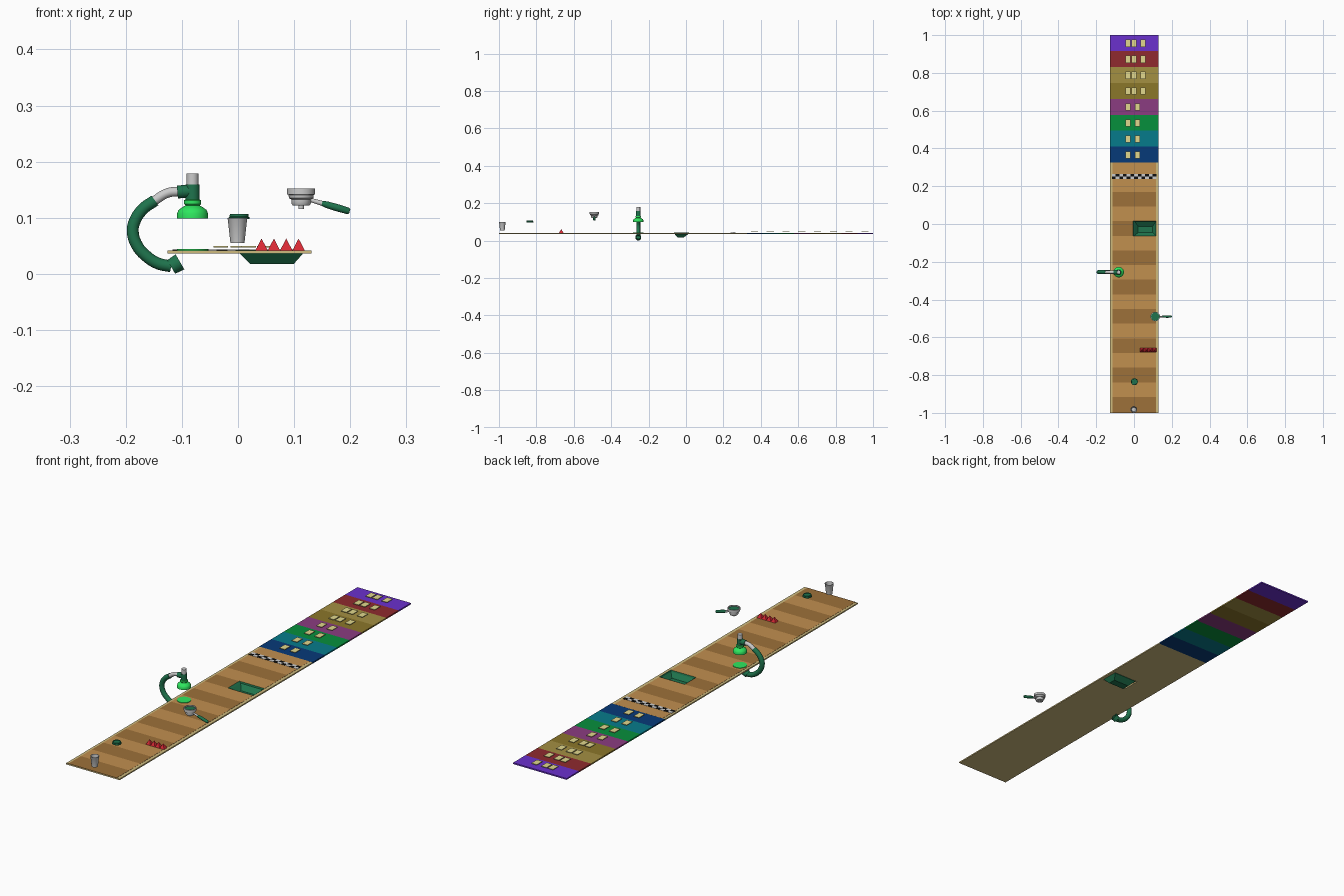
import bpy, bmesh, math
from mathutils import Vector

if "Cube" in bpy.data.objects:
    bpy.data.objects.remove(bpy.data.objects["Cube"])

mats = {}


def paint(ob, rgb):
    if rgb is None:
        return ob
    if rgb not in mats:
        m = bpy.data.materials.new("colour_%d" % len(mats))
        m.diffuse_color = [(c / 255) ** 2.2 for c in rgb] + [1]
        m.use_nodes = True
        m.node_tree.nodes["Principled BSDF"].inputs["Base Color"].default_value = m.diffuse_color
        mats[rgb] = m
    ob.data.materials.append(mats[rgb])
    return ob


def finish(name, bm, rgb, smooth=False):
    bmesh.ops.recalc_face_normals(bm, faces=bm.faces)
    me = bpy.data.meshes.new(name)
    bm.to_mesh(me)
    bm.free()
    ob = bpy.data.objects.new(name, me)
    bpy.context.collection.objects.link(ob)
    if smooth:
        shade(ob)
    return paint(ob, rgb)


def shade(ob):
    bpy.ops.object.select_all(action='DESELECT')
    ob.select_set(True)
    bpy.context.view_layer.objects.active = ob
    bpy.ops.object.shade_smooth_by_angle(angle=math.radians(35))


def boxes(name, spans, rgb):
    # each span is x0, x1, y0, y1, z0, z1
    bm = bmesh.new()
    for x0, x1, y0, y1, z0, z1 in spans:
        vs = bmesh.ops.create_cube(bm, size=1)["verts"]
        for v in vs:
            v.co = ((x0 + x1) / 2 + v.co.x * (x1 - x0),
                    (y0 + y1) / 2 + v.co.y * (y1 - y0),
                    (z0 + z1) / 2 + v.co.z * (z1 - z0))
    return finish(name, bm, rgb)


def lathe(name, profile, origin, rgb, axis=(0, 0, 1), n=32):
    # profile is a list of (radius, height) spun about the axis; radius 0 closes it
    q = Vector((0, 0, 1)).rotation_difference(Vector(axis))
    bm, rings = bmesh.new(), []
    for r, h in profile:
        k = 1 if r == 0 else n
        rings.append([bm.verts.new(Vector(origin) + q @ Vector((
            r * math.cos(math.tau * i / n), r * math.sin(math.tau * i / n), h)))
            for i in range(k)])
    for a, b in zip(rings, rings[1:]):
        for i in range(n):
            quad = [a[i % len(a)], a[(i + 1) % len(a)], b[(i + 1) % len(b)], b[i % len(b)]]
            bm.faces.new(list(dict.fromkeys(quad)))
    return finish(name, bm, rgb, True)


def tube(name, pts, y, r, rgb):
    cu = bpy.data.curves.new(name, 'CURVE')
    cu.dimensions, cu.bevel_depth, cu.bevel_resolution = '3D', r, 6
    cu.use_fill_caps, cu.resolution_u = True, 8
    sp = cu.splines.new('BEZIER')
    sp.bezier_points.add(len(pts) - 1)
    for bp, (x, z) in zip(sp.bezier_points, pts):
        bp.co = (x, y, z)
        bp.handle_left_type = bp.handle_right_type = 'AUTO'
    ob = bpy.data.objects.new(name, cu)
    bpy.context.collection.objects.link(ob)
    bpy.ops.object.select_all(action='DESELECT')
    ob.select_set(True)
    bpy.context.view_layer.objects.active = ob
    bpy.ops.object.convert(target='MESH')
    ob = bpy.context.view_layer.objects.active
    shade(ob)
    return paint(ob, rgb)


GREEN, LIME, BEIGE = (36, 115, 78), (50, 230, 95), (205, 185, 125)
LIGHT, DARK = (192, 142, 80), (156, 112, 60)
X0, X1, END = -0.126, 0.131, 0.325
HX0, HX1, HY0, HY1 = -0.004, 0.117, -0.063, 0.015

# track base with a rectangular opening
bm = bmesh.new()
xs, ys = (X0, HX0, HX1, X1), (-1, HY0, HY1, END)
grid = [[bm.verts.new((x, y, 0.0415)) for x in xs] for y in ys]
for j in range(3):
    for i in range(3):
        if (i, j) != (1, 1):
            bm.faces.new((grid[j][i], grid[j][i + 1], grid[j + 1][i + 1], grid[j + 1][i]))
base = finish("track_base", bm, BEIGE)
mod = base.modifiers.new("thickness", 'SOLIDIFY')
mod.thickness, mod.offset = 0.0055, -1

# alternating wooden planks
dark, light = [], []
for k in range(8):
    a = -0.993 + 0.155 * k
    b = a + 0.078
    right = HX0 if k == 6 else HX1
    dark.append((-0.115, right, -1 if k == 0 else a, b, 0.041, 0.0422))
    light.append((-0.115, HX1, b, END if k == 7 else a + 0.155, 0.041, 0.0422))
boxes("dark_planks", dark, DARK)
boxes("light_planks", light, LIGHT)

# chequered finish strip
squares = {0: [], 1: []}
for i in range(12):
    for j in range(2):
        x, y = -0.117 + i * 0.0196, 0.238 + j * 0.0137
        squares[(i + j) % 2].append((x, x + 0.0196, y, y + 0.0137, 0.0415, 0.0432))
boxes("finish_black_squares", squares[0], (20, 20, 20))
boxes("finish_white_squares", squares[1], (235, 235, 235))

# coloured score panels with plain raised marker tiles
panels = [(15, 60, 120), (15, 122, 138), (15, 142, 62), (138, 62, 128),
          (138, 118, 46), (162, 142, 68), (142, 46, 50), (106, 52, 204)]
step = (1 - END) / 8
tiles = []
for i, c in enumerate(panels):
    y = END + i * step
    boxes("score_panel_%d" % (i + 1), [(X0, X1, y, y + step, 0.036, 0.042)], c)
    starts = (-0.044, 0.006) if i < 4 else (-0.044, -0.013, 0.034)
    for x in starts:
        tiles.append((x, x + 0.026, y + 0.022, y + 0.06, 0.0475, 0.050))
boxes("marker_tiles", tiles, (225, 215, 140))

# tapered sunken bin, open at the top
bm = bmesh.new()
loops = [[bm.verts.new(p) for p in ((a, c, z), (b, c, z), (b, d, z), (a, d, z))]
         for a, b, c, d, z in ((HX0, HX1, HY0, HY1, 0.0425), (0.004, 0.115, -0.061, 0.013, 0.036),
                               (0.022, 0.099, -0.045, -0.012, 0.018))]
for lo, hi in zip(loops, loops[1:]):
    for i in range(4):
        bm.faces.new((lo[i], lo[(i + 1) % 4], hi[(i + 1) % 4], hi[i]))
bm.faces.new(loops[-1])
bin_ob = finish("sunken_bin", bm, GREEN)
mod = bin_ob.modifiers.new("thickness", 'SOLIDIFY')
mod.thickness, mod.offset = 0.001, 0

# dispenser: curved hose, collar, head and bell
HX, HY = -0.081, -0.255
tube("hose", [(-0.148, 0.131), (-0.170, 0.115), (-0.184, 0.094), (-0.1875, 0.076),
              (-0.180, 0.051), (-0.1625, 0.031), (-0.142, 0.0185), (-0.119, 0.0135)],
     HY, 0.0105, GREEN)
tube("hose_elbow", [(-0.104, 0.147), (-0.125, 0.1445), (-0.150, 0.130)], HY, 0.0085, None)
lathe("hose_collar", [(0, 0), (0.014, 0), (0.0155, 0.018), (0.011, 0.018), (0.011, 0.008), (0, 0.008)],
      (-0.119, HY, 0.0125), GREEN, (0.86, 0, 0.5))
lathe("head_side_socket", [(0, 0), (0.0115, 0), (0.0115, 0.026), (0, 0.026)],
      (-0.108, HY, 0.146), GREEN, (1, 0, 0.08))
lathe("head_body", [(0, 0.131), (0.0125, 0.131), (0.0125, 0.159), (0, 0.159)], (HX, HY, 0), GREEN)
lathe("head_cap", [(0, 0.155), (0.0105, 0.155), (0.0105, 0.179), (0, 0.179)], (HX, HY, 0), None)
lathe("bell", [(0, 0.135), (0.011, 0.134), (0.0155, 0.131), (0.0155, 0.125), (0.0125, 0.122),
               (0.018, 0.119), (0.025, 0.114), (0.0275, 0.108), (0.0275, 0.099),
               (0.025, 0.099), (0.022, 0.108), (0, 0.115)], (HX, HY, 0), LIME)
lathe("target_disc", [(0, 0.042), (0.028, 0.042), (0.028, 0.0445), (0, 0.0445)], (HX, HY, 0), LIME)

# filter holder: bowl, green filling and tilted handle
FX, FY = 0.1125, -0.49
lathe("filter_bowl", [(0, 0.116), (0.005, 0.116), (0.005, 0.122), (0.015, 0.122), (0.0175, 0.126),
                      (0.0175, 0.133), (0.0215, 0.135), (0.0225, 0.141), (0.025, 0.142),
                      (0.025, 0.152), (0.022, 0.152), (0.022, 0.142), (0, 0.142)], (FX, FY, 0), None)
lathe("filter_filling", [(0, 0.141), (0.0218, 0.141), (0.0218, 0.147), (0, 0.1475)], (FX, FY, 0), GREEN)
tilt = Vector((0.96, 0, -0.28)).normalized()
start = Vector((0.127, FY, 0.1325))
lathe("handle_stem", [(0, 0), (0.0035, 0), (0.0045, 0.028), (0, 0.028)], start, None, tilt)
lathe("handle_grip", [(0, 0.022), (0.004, 0.022), (0.006, 0.032), (0.0065, 0.05),
                      (0.006, 0.072), (0.004, 0.075), (0, 0.075)], start, GREEN, tilt)

# open cup
lathe("cup", [(0, 0.055), (0.0125, 0.055), (0.0172, 0.097), (0.0178, 0.098), (0.0178, 0.1),
              (0.0162, 0.1), (0.0116, 0.057), (0, 0.057)], (-0.001, -0.982, 0), None)

# cup lid
lathe("cup_lid", [(0, 0.098), (0.0185, 0.098), (0.0185, 0.101), (0.017, 0.102), (0.0165, 0.107),
                  (0.0145, 0.107), (0.014, 0.105), (0, 0.105)], (0.002, -0.835, 0), GREEN)

# row of spikes
bm = bmesh.new()
for i in range(4):
    cx, cy, h = 0.042 + i * 0.022, -0.667, 0.011
    ring = [bm.verts.new((cx + a * h, cy + b * h, 0.042))
            for a, b in ((-1, -1), (1, -1), (1, 1), (-1, 1))]
    tip = bm.verts.new((cx, cy, 0.063))
    bm.faces.new(ring)
    for k in range(4):
        bm.faces.new((ring[k], ring[(k + 1) % 4], tip))
finish("spikes", bm, (215, 45, 55))
